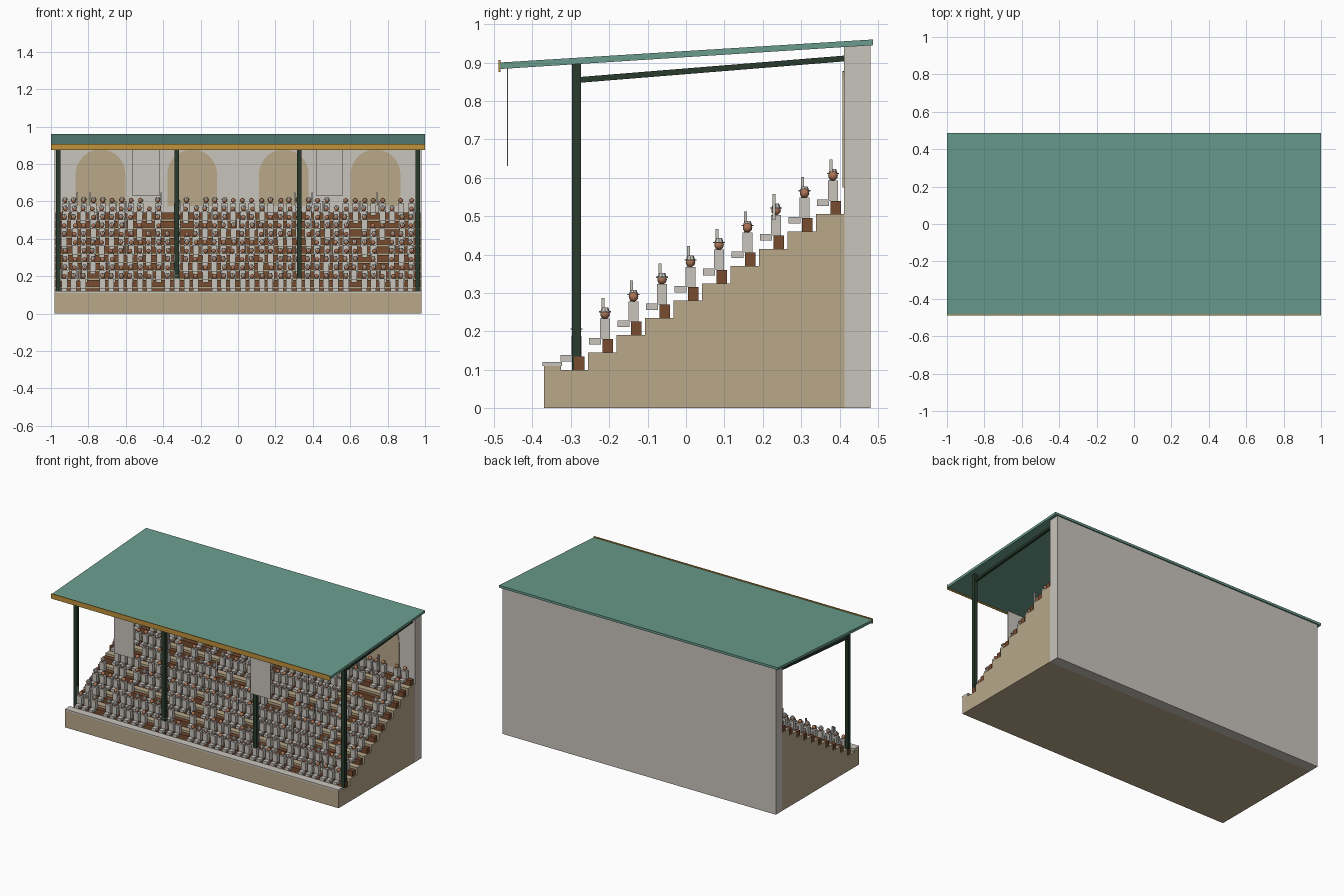
import bpy, bmesh, math, random
from mathutils import Matrix, Vector

random.seed(7)
if "Cube" in bpy.data.objects:
    bpy.data.objects.remove(bpy.data.objects["Cube"], do_unlink=True)


def make_material(name, rgb):
    linear = [((c / 255 + 0.055) / 1.055) ** 2.4 for c in rgb] + [1]
    mat = bpy.data.materials.new(name)
    mat.use_nodes = True
    mat.diffuse_color = linear
    mat.node_tree.nodes["Principled BSDF"].inputs["Base Color"].default_value = linear
    return mat


plaster = make_material("pale plaster", (201, 196, 188))
sand = make_material("sand stone", (184, 168, 138))
roof_green = make_material("roof green", (106, 155, 140))
dark_green = make_material("dark green", (40, 58, 44))
gold = make_material("gold", (192, 146, 60))
wood = make_material("seat wood", (120, 76, 48))
skin = make_material("skin", (172, 116, 86))
cloth = make_material("pale cloth", (201, 197, 190))


def finish(name, bm, mat):
    bmesh.ops.recalc_face_normals(bm, faces=bm.faces)
    mesh = bpy.data.meshes.new(name)
    bm.to_mesh(mesh)
    bm.free()
    mesh.materials.append(mat)
    obj = bpy.data.objects.new(name, mesh)
    bpy.context.collection.objects.link(obj)
    return obj


def add_box(bm, x, y, z):
    """Add a box given (low, high) ranges along each axis."""
    size = Matrix.Diagonal((x[1] - x[0], y[1] - y[0], z[1] - z[0], 1))
    middle = Vector((sum(x) / 2, sum(y) / 2, sum(z) / 2))
    bmesh.ops.create_cube(bm, size=1, matrix=Matrix.Translation(middle) @ size)


def box(name, x, y, z, mat):
    bm = bmesh.new()
    add_box(bm, x, y, z)
    return finish(name, bm, mat)


def prism(name, profile, x0, x1, mat):
    """Extrude a side profile of (y, z) points from x0 to x1."""
    bm = bmesh.new()
    face = bm.faces.new([bm.verts.new((x0, y, z)) for y, z in profile])
    moved = bmesh.ops.extrude_face_region(bm, geom=[face])["geom"]
    bmesh.ops.translate(bm, vec=(x1 - x0, 0, 0),
                        verts=[v for v in moved if isinstance(v, bmesh.types.BMVert)])
    return finish(name, bm, mat)


# Stepped stand
ROWS, DEPTH, RISE = 10, 0.0742, 0.045
WIDTH = 0.98
rows = [(-0.255 + DEPTH * i, 0.10 + RISE * i) for i in range(ROWS)]
profile = [(-0.37, 0), (-0.37, 0.11), (-0.325, 0.11), (-0.325, 0.10)]
for back, floor in rows:
    if floor > 0.11:
        profile.append((back - DEPTH, floor))
    profile.append((back, floor))
profile.append((rows[-1][0], 0))
prism("stepped_stand", profile, -WIDTH, WIDTH, sand)
box("parapet_cap", (-WIDTH, WIDTH), (-0.374, -0.323), (0.11, 0.12), plaster)

# Back wall with arches
box("back_wall", (-WIDTH, WIDTH), (0.412, 0.48), (0, 0.945), plaster)
for n, x in enumerate((-0.735, -0.245, 0.245, 0.735)):
    bm = bmesh.new()
    radius, spring = 0.133, 0.745
    outline = [(x - radius, 0.575), (x + radius, 0.575)]
    outline += [(x + radius * math.cos(a), spring + radius * math.sin(a))
                for a in (math.pi * k / 20 for k in range(21))]
    arch = bm.faces.new([bm.verts.new((px, 0.408, pz)) for px, pz in outline])
    moved = bmesh.ops.extrude_face_region(bm, geom=[arch])["geom"]
    bmesh.ops.translate(bm, vec=(0, 0.006, 0),
                        verts=[v for v in moved if isinstance(v, bmesh.types.BMVert)])
    finish(f"wall_arch_{n + 1}", bm, sand)

# Roof, fascia and hanging banners
prism("roof", [(-0.484, 0.883), (-0.484, 0.9), (0.487, 0.96), (0.487, 0.945)], -1, 1, roof_green)
box("roof_fascia", (-1, 1), (-0.488, -0.483), (0.875, 0.907), gold)
for side, x in (("right", -0.492), ("left", 0.488)):
    box(f"{side}_banner", (x - 0.072, x + 0.072), (-0.466, -0.464), (0.63, 0.888), plaster)

# Posts and roof beams
for n, x in enumerate((-0.96, -0.327, 0.327, 0.96)):
    box(f"roof_post_{n + 1}", (x - 0.012, x + 0.012), (-0.297, -0.273), (0.10, 0.897), dark_green)
    prism(f"roof_beam_{n + 1}", [(-0.28, 0.847), (-0.28, 0.862), (0.413, 0.918), (0.413, 0.903)],
          x - 0.008, x + 0.008, dark_green)

# Benches
benches = bmesh.new()
for back, floor in rows:
    add_box(benches, (-0.975, 0.975), (back - 0.037, back - 0.009), (floor, floor + 0.035))
finish("benches", benches, wood)

# Seated crowd
bodies, arms, heads, hats = (bmesh.new() for _ in range(4))
PITCH, SEATS = 0.05, 38
for back, floor in rows:
    for seat in range(SEATS):
        if random.random() > 0.8:
            continue
        x = (seat - (SEATS - 1) / 2) * PITCH + random.uniform(-0.005, 0.005)
        # Torso and lap
        add_box(bodies, (x - 0.016, x + 0.016), (back - 0.043, back - 0.017),
                (floor + 0.035, floor + 0.088))
        add_box(bodies, (x - 0.015, x + 0.015), (back - 0.072, back - 0.04),
                (floor + 0.021, floor + 0.038))
        # Head
        centre = Vector((x, back - 0.03, floor + 0.1))
        bmesh.ops.create_uvsphere(heads, u_segments=8, v_segments=6, radius=0.0125,
                                  matrix=Matrix.Translation(centre))
        # Hat with brim
        if random.random() < 0.6:
            for radius, top, height, lift in ((0.016, 0.016, 0.003, 0.006), (0.012, 0.008, 0.011, 0.012)):
                bmesh.ops.create_cone(hats, cap_ends=True, segments=8, radius1=radius, radius2=top,
                                      depth=height, matrix=Matrix.Translation(centre + Vector((0, 0, lift))))
        # Raised arm
        if random.random() < 0.13:
            side = x + random.choice((-1, 1)) * 0.019
            add_box(arms, (side - 0.004, side + 0.004), (back - 0.039, back - 0.031),
                    (floor + 0.075, floor + 0.142))
finish("crowd_bodies", bodies, cloth)
finish("crowd_raised_arms", arms, cloth)
head_obj = finish("crowd_heads", heads, skin)
finish("crowd_hats", hats, cloth)
for poly in head_obj.data.polygons:
    poly.use_smooth = True
